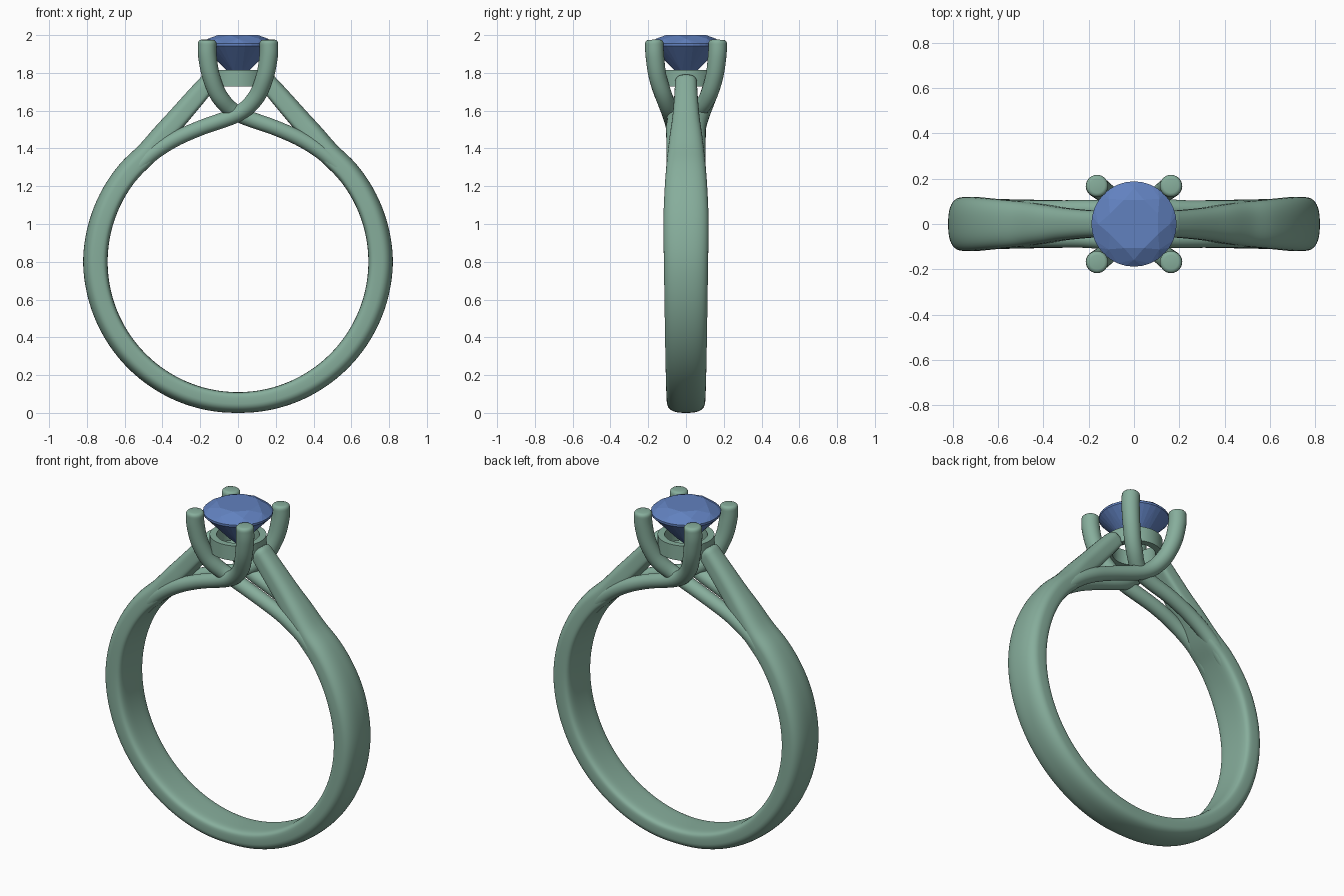
import bpy, bmesh
from math import sin, cos, pi, radians
from mathutils import Vector

if "Cube" in bpy.data.objects:
    bpy.data.objects.remove(bpy.data.objects["Cube"])


def material(name, color):
    m = bpy.data.materials.new(name)
    m.diffuse_color = color
    m.use_nodes = True
    m.node_tree.nodes["Principled BSDF"].inputs["Base Color"].default_value = m.diffuse_color
    return m


metal = material("metal", (0.24, 0.42, 0.33, 1))
blue = material("blue_stone", (0.12, 0.22, 0.52, 1))


def finish(name, bm, mat, smooth=True):
    bmesh.ops.recalc_face_normals(bm, faces=bm.faces)
    me = bpy.data.meshes.new(name)
    bm.to_mesh(me)
    bm.free()
    ob = bpy.data.objects.new(name, me)
    bpy.context.collection.objects.link(ob)
    me.materials.append(mat)
    if smooth:
        bpy.ops.object.select_all(action='DESELECT')
        bpy.context.view_layer.objects.active = ob
        ob.select_set(True)
        bpy.ops.object.shade_smooth_by_angle(angle=radians(40))
    return ob


def spline(pts, steps):
    """Catmull-Rom through stations of (x, y, z, half width, half thickness)."""
    p = [pts[0]] + pts + [pts[-1]]
    out = []
    for i in range(1, len(p) - 2):
        for k in range(steps):
            t = k / steps
            out.append([0.5 * (2 * b + (c - a) * t + (2*a - 5*b + 4*c - d) * t * t
                               + (3*b - a - 3*c + d) * t ** 3)
                        for a, b, c, d in zip(p[i-1], p[i], p[i+1], p[i+2])])
    return out + [list(pts[-1])]


def sweep(name, pts, profile, steps, cap):
    """Sweep a unit profile along stations, with softly rounded ends."""
    st = spline(pts, steps)
    pos = [Vector(s[:3]) for s in st]
    n = len(st)
    tan = [(pos[min(i+1, n-1)] - pos[max(i-1, 0)]).normalized() for i in range(n)]
    rings = [(pos[i], tan[i], st[i][3], st[i][4]) for i in range(n)]

    def rounded(i, sign):
        res = []
        for a in (pi/6, pi/3, pi/2):
            f = 1 - cap * (1 - cos(a))
            res.append((pos[i] + tan[i] * sign * cap * st[i][4] * sin(a),
                        tan[i], st[i][3] * f, st[i][4] * f))
        return res
    rings = rounded(0, -1)[::-1] + rings + rounded(n - 1, 1)
    bm = bmesh.new()
    loops = []
    for c, t, w, h in rings:
        side = (Vector((0, 1, 0)) - t * t.y).normalized()
        out = side.cross(t)
        loops.append([bm.verts.new(c + side * u * w + out * v * h) for u, v in profile])
    m = len(profile)
    for a, b in zip(loops, loops[1:]):
        for j in range(m):
            bm.faces.new((a[j], a[(j+1) % m], b[(j+1) % m], b[j]))
    bm.faces.new(loops[0])
    bm.faces.new(loops[-1])
    return finish(name, bm, metal)


def spow(x, e):
    return abs(x) ** e * (1 if x > 0 else -1)


# Band: domed outside, flatter inside, opening at the top into two arms
dome = []
for i in range(40):
    a = 2 * pi * (i + 0.5) / 40
    e = 2 / 2.5 if sin(a) > 0 else 2 / 5
    dome.append((spow(cos(a), e), spow(sin(a), e)))
half = []
for d in range(-90, 51, 10):
    ht = 0.055 + 0.01 * min(1, (d + 90) / 90) - 0.005 * max(0, d) / 50
    hw = 0.10 + 0.02 * min(1, (d + 90) / 105) - 0.023 * max(0, (d - 15) / 35) ** 1.5
    r = 0.69 + ht
    half.append((r * cos(radians(d)), 0, 0.80 + r * sin(radians(d)), hw, ht))
half += [(0.40, 0, 1.472, 0.085, 0.057), (0.32, 0, 1.562, 0.072, 0.055),
         (0.22, 0, 1.677, 0.062, 0.052), (0.155, 0, 1.752, 0.058, 0.048)]
left = [(-s[0],) + s[1:] for s in half[:0:-1]]
sweep("band", left + half, dome, 5, 0.5)

# Crossing prongs: rise from inside the band, cross under the stone, turn upright
circle = [(cos(2*pi*i/24), sin(2*pi*i/24)) for i in range(24)]


def prong(name, sx, sy, cross_y):
    path = [(-0.645, 0.062, 1.15, 0.04), (-0.60, 0.063, 1.22, 0.04),
            (-0.48, 0.063, 1.35, 0.04), (-0.35, 0.064, 1.44, 0.04),
            (-0.20, 0.066, 1.508, 0.04), (0.0, cross_y, 1.583, 0.042),
            (0.095, 0.115, 1.67, 0.045), (0.142, 0.150, 1.78, 0.047),
            (0.162, 0.165, 1.89, 0.049), (0.163, 0.168, 1.958, 0.049)]
    sweep(name, [(x * sx, y * sy, z, r, r) for x, y, z, r in path], circle, 5, 0.35)


prong("prong_front_right", 1, -1, 0.085)
prong("prong_front_left", -1, -1, 0.062)
prong("prong_back_left", -1, 1, 0.085)
prong("prong_back_right", 1, 1, 0.062)

# Seat: plain collar under the stone
bm = bmesh.new()
N = 48
section = [(0.152, 1.728), (0.152, 1.815), (0.115, 1.815), (0.115, 1.728)]
rows = [[bm.verts.new((r * cos(2*pi*i/N), r * sin(2*pi*i/N), z)) for r, z in section]
        for i in range(N)]
for i in range(N):
    a, b = rows[i], rows[(i + 1) % N]
    for j in range(4):
        k = (j + 1) % 4
        bm.faces.new((a[j], b[j], b[k], a[k]))
finish("seat", bm, metal)

# Stone: faceted brilliant cut as the hull of its corner rings
bm = bmesh.new()
for count, r, z, shift in ((8, 0.115, 2.0, 0.5), (8, 0.158, 1.981, 0), (32, 0.188, 1.955, 0),
                           (32, 0.188, 1.943, 0), (8, 0.055, 1.803, 0.5)):
    for i in range(count):
        a = 2 * pi * (i + shift) / count
        bm.verts.new((r * cos(a), r * sin(a), z))
bm.verts.new((0, 0, 1.752))
bmesh.ops.convex_hull(bm, input=bm.verts)
bmesh.ops.dissolve_limit(bm, angle_limit=radians(1), verts=bm.verts, edges=bm.edges)
finish("stone", bm, blue, smooth=False)
